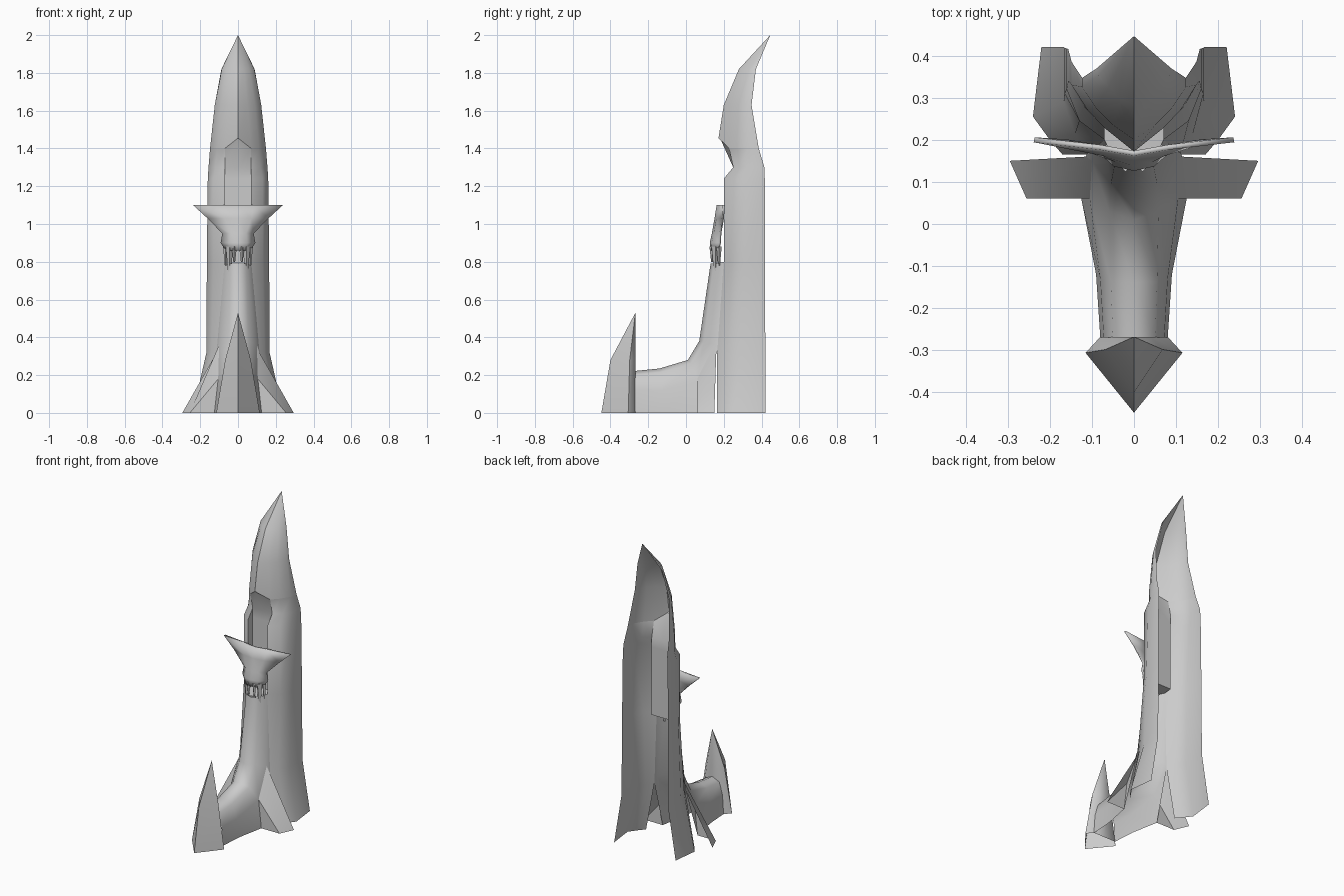
import bpy, bmesh, math

steel = bpy.data.materials.new("grey steel")
steel.diffuse_color = (0.6, 0.6, 0.6, 1)


def finish(name, bm, angle=40):
    bmesh.ops.remove_doubles(bm, verts=bm.verts, dist=0.0005)
    bmesh.ops.recalc_face_normals(bm, faces=bm.faces)
    mesh = bpy.data.meshes.new(name)
    bm.to_mesh(mesh)
    bm.free()
    mesh.materials.append(steel)
    ob = bpy.data.objects.new(name, mesh)
    bpy.context.collection.objects.link(ob)
    bpy.ops.object.select_all(action='DESELECT')
    ob.select_set(True)
    bpy.context.view_layer.objects.active = ob
    bpy.ops.object.shade_smooth_by_angle(angle=math.radians(angle))
    return ob


def loft(name, rows, angle=40):
    """Skin rows of half-section points, mirrored across x = 0."""
    bm = bmesh.new()
    for s in (1, -1):
        grid = [[bm.verts.new((s * x, y, z)) for x, y, z in r] for r in rows]
        for a, b in zip(grid, grid[1:]):
            for i in range(len(a) - 1):
                q = [a[i], a[i + 1], b[i + 1], b[i]]
                bm.faces.new(q if s > 0 else q[::-1])
    return finish(name, bm, angle)


def level(z, *pts):
    return [(x, y, z) for x, y in pts]


# Side walls of the shin guard, open at the back and flared at the hem
wall_top = level(1.4, (.07, .228), (.11, .27), (.148, .33), (.148, .385))
loft("shin_guard_walls", [
    level(0, (.17, .165), (.2, .2), (.24, .255), (.22, .42)),
    level(.32, (.11, .165), (.14, .215), (.167, .29), (.167, .42)),
    level(.8, (.07, .2), (.13, .245), (.165, .31), (.165, .418)),
    level(1.24, (.07, .2), (.13, .245), (.16, .32), (.16, .417)),
    level(1.3, (.07, .25), (.12, .28), (.156, .34), (.156, .415)),
    wall_top])

# Pointed hood above the slot
loft("knee_hood", [
    [(0, .172, 1.455)] + wall_top,
    level(1.63, (0, .2), (.05, .235), (.09, .275), (.123, .325), (.123, .347)),
    level(1.82, (0, .28), (.03, .295), (.06, .325), (.085, .352), (.088, .37)),
    level(2.0, *[(0, .446)] * 5)])

# Recessed panel in the front slot, with its side walls and ledge
loft("slot_panel", [
    level(.8, (0, .25), (.07, .25), (.07, .2)),
    level(1.24, (0, .25), (.07, .25), (.07, .2)),
    level(1.3, (0, .25), (.07, .25), (.07, .25)),
    [(0, .18, 1.455), (.07, .228, 1.4), (.07, .228, 1.4)]], 30)
loft("slot_ledge", [
    level(.795, (0, .13), (.045, .145), (.07, .2)),
    level(.8, (0, .25), (.04, .25), (.07, .25))])

# Front of the shin sweeping down into the foot
loft("foot_plate", [
    [(0, .13, .79), (.045, .147, .79), (.07, .2, .8), (.07, .2, .8)],
    [(0, .07, .38), (.055, .095, .38), (.1, .15, .36), (.113, .166, .33)],
    [(0, .01, .28), (.058, .03, .26), (.105, .06, .18), (.125, .06, 0)],
    [(0, -.14, .235), (.055, -.135, .215), (.08, -.13, .12), (.09, -.12, 0)],
    [(0, -.27, .222), (.05, -.27, .2), (.072, -.27, .12), (.08, -.27, 0)]], 60)

# Flared ankle fins
loft("ankle_fin", [
    [(.113, .16, .32), (.113, .16, .32), (.1, .15, .36)],
    [(.295, .15, 0), (.255, .06, 0), (.105, .06, .18)],
    [(.255, .06, 0), (.125, .06, 0), (.105, .06, .18)]], 40)

# Toe spike
loft("toe_spike", [
    level(0, (0, -.448), (.115, -.306), (.08, -.268), (0, -.268)),
    level(.28, (0, -.40), (.068, -.298), (.04, -.268), (0, -.268)),
    level(.53, *[(0, -.268)] * 4)], 75)

# Horned skull badge
skull = loft("skull_badge", [
    level(1.1, (0, .168), (.08, .182), (.237, .2)),
    level(1.03, (0, .157), (.07, .167), (.16, .195)),
    level(.95, (0, .143), (.04, .152), (.08, .182)),
    level(.9, (0, .132), (.045, .142), (.088, .18)),
    level(.86, (0, .132), (.035, .14), (.06, .172))], 50)
mod = skull.modifiers.new("thickness", 'SOLIDIFY')
mod.thickness = .012
mod.offset = 0

# Fangs: x centre, half width, top, bottom, y
bm = bmesh.new()
for s in (1, -1):
    for x, w, top, bottom, y in ((.02, .01, .88, .8, .138),
                                 (.045, .014, .88, .73, .155),
                                 (.065, .01, .88, .78, .175)):
        geo = bmesh.ops.create_cone(bm, cap_ends=True, segments=4, radius1=w * .5,
                                    radius2=w * 1.4, depth=top - bottom)
        bmesh.ops.translate(bm, verts=geo["verts"], vec=(s * x, y, (top + bottom) / 2))
finish("skull_fangs", bm, 30)
